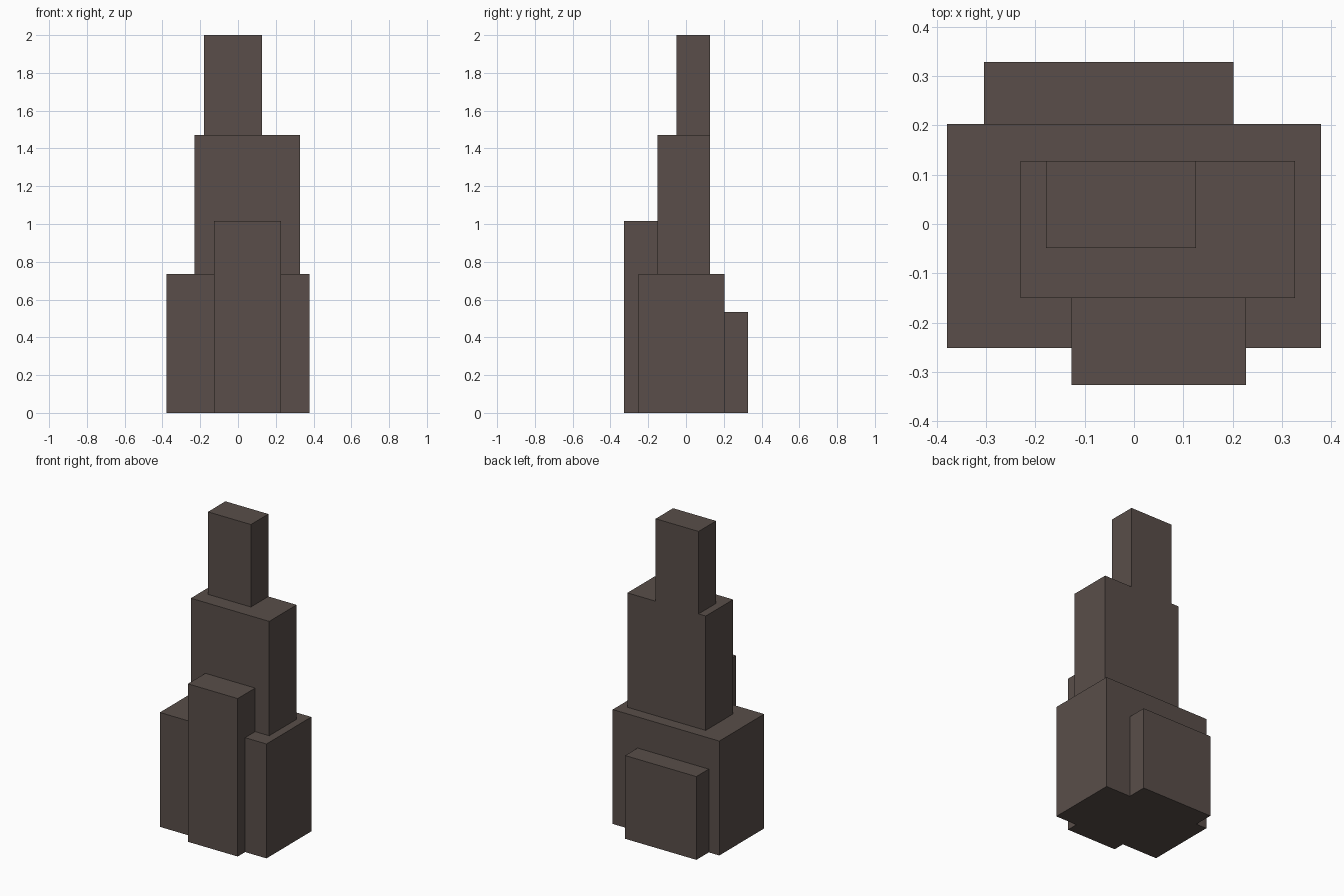
import bpy
import bmesh

cube = bpy.data.objects.get("Cube")
if cube:
    bpy.data.objects.remove(cube, do_unlink=True)

# Single dark brown-grey stone colour
stone = bpy.data.materials.new("dark_stone")
stone.use_nodes = True
colour = (0.100, 0.076, 0.067, 1.0)
stone.diffuse_color = colour
bsdf = stone.node_tree.nodes["Principled BSDF"]
bsdf.inputs["Base Color"].default_value = colour
bsdf.inputs["Roughness"].default_value = 0.8


def extrude_profile(name, x0, x1, profile):
    """Sweep a closed (y, z) side profile from x0 to x1."""
    bm = bmesh.new()
    face = bm.faces.new([bm.verts.new((x0, y, z)) for y, z in profile])
    swept = bmesh.ops.extrude_face_region(bm, geom=[face])["geom"]
    verts = [v for v in swept if isinstance(v, bmesh.types.BMVert)]
    bmesh.ops.translate(bm, verts=verts, vec=(x1 - x0, 0, 0))
    bmesh.ops.recalc_face_normals(bm, faces=bm.faces)
    mesh = bpy.data.meshes.new(name)
    bm.to_mesh(mesh)
    bm.free()
    mesh.materials.append(stone)
    obj = bpy.data.objects.new(name, mesh)
    bpy.context.collection.objects.link(obj)
    return obj


def block(name, x, y, z):
    """Rectangular block from (min, max) ranges."""
    return extrude_profile(name, *x, [(y[0], z[0]), (y[1], z[0]),
                                      (y[1], z[1]), (y[0], z[1])])


# Stacked tower masses
block("base_block", (-0.379, 0.379), (-0.252, 0.203), (0, 0.735))
block("middle_tower", (-0.23, 0.327), (-0.15, 0.128), (0.735, 1.47))
block("top_tower", (-0.179, 0.126), (-0.049, 0.128), (1.47, 2.0))

# Low annex behind the base
block("rear_annex", (-0.304, 0.202), (0.203, 0.329), (0, 0.535))

# Front wing rises past the base and steps back over its roof to the tower
extrude_profile("front_wing", -0.127, 0.227,
                [(-0.327, 0), (-0.252, 0), (-0.252, 0.735),
                 (-0.15, 0.735), (-0.15, 1.015), (-0.327, 1.015)])
